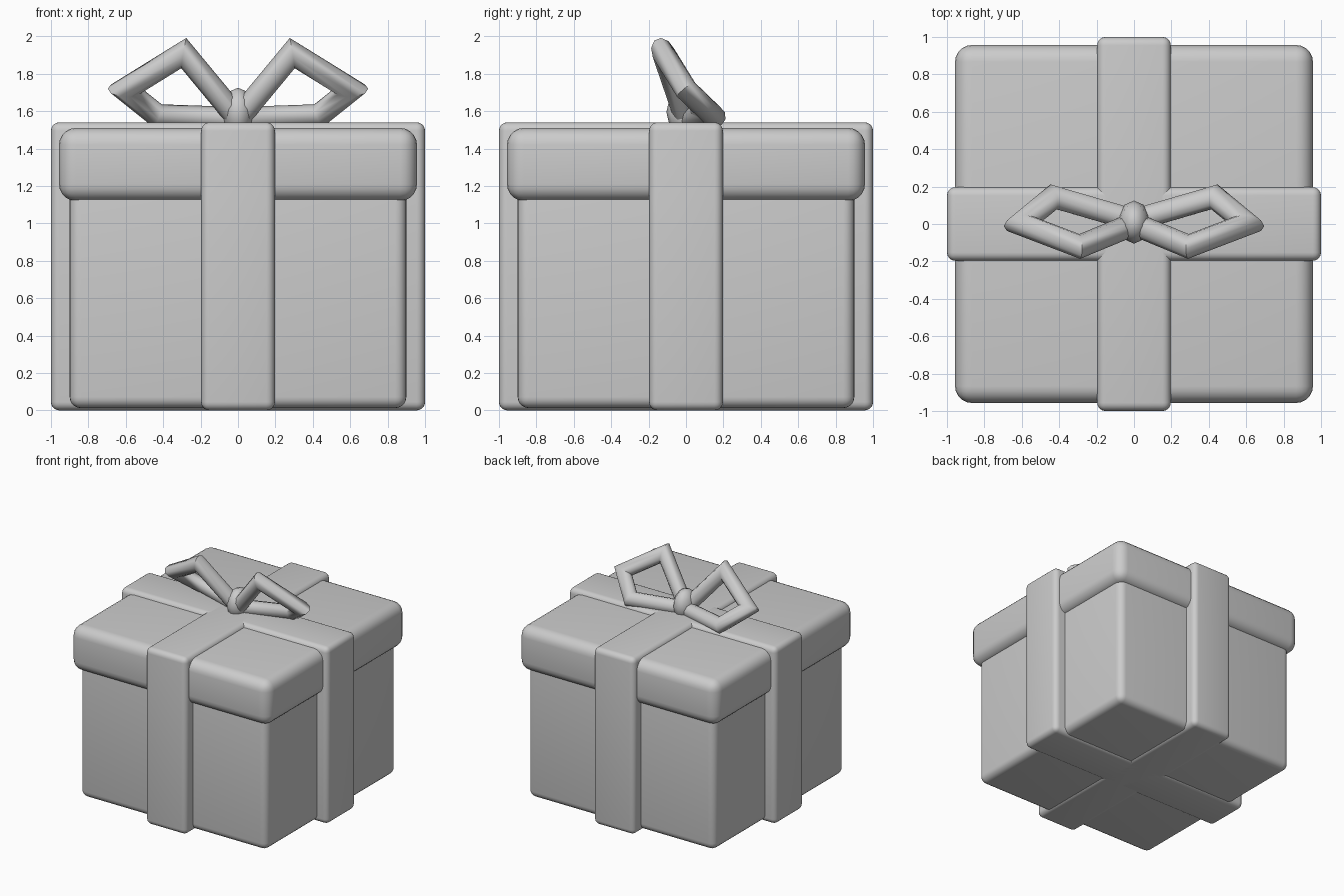
import bpy, bmesh, math
from mathutils import Vector

if "Cube" in bpy.data.objects:
    bpy.data.objects.remove(bpy.data.objects["Cube"])


def finish(bm, name, angle=40):
    bmesh.ops.recalc_face_normals(bm, faces=bm.faces)
    me = bpy.data.meshes.new(name)
    bm.to_mesh(me)
    bm.free()
    ob = bpy.data.objects.new(name, me)
    bpy.context.collection.objects.link(ob)
    bpy.ops.object.select_all(action='DESELECT')
    ob.select_set(True)
    bpy.context.view_layer.objects.active = ob
    bpy.ops.object.shade_smooth_by_angle(angle=math.radians(angle))
    return ob


def rounded_box(name, hx, hy, z0, z1, r):
    bm = bmesh.new()
    bmesh.ops.create_cube(bm, size=1)
    for v in bm.verts:
        v.co = (v.co.x * 2 * hx, v.co.y * 2 * hy, z0 + (v.co.z + 0.5) * (z1 - z0))
    bmesh.ops.bevel(bm, geom=bm.edges[:], offset=r, segments=5,
                    profile=0.5, affect='EDGES')
    return finish(bm, name)


def mitred_tube(name, path, radius, sides=10):
    """Tube along a polyline with sharp mitred corners."""
    pts = [Vector(p) for p in path]
    dirs = [(b - a).normalized() for a, b in zip(pts, pts[1:])]
    bm = bmesh.new()
    side = dirs[0].cross(Vector((0, 1, 0))).normalized()
    up = dirs[0].cross(side)
    ring = [pts[0] + radius * (math.cos(t) * side + math.sin(t) * up)
            for t in (2 * math.pi * i / sides for i in range(sides))]
    rings = [[bm.verts.new(c) for c in ring]]
    for i, d in enumerate(dirs):
        # slide the ring along the segment onto the next mitre plane
        n = (d + dirs[i + 1]).normalized() if i + 1 < len(dirs) else d
        ring = [c + d * ((pts[i + 1] - c).dot(n) / d.dot(n)) for c in ring]
        rings.append([bm.verts.new(c) for c in ring])
    for a, b in zip(rings, rings[1:]):
        for i in range(sides):
            j = (i + 1) % sides
            bm.faces.new((a[i], a[j], b[j], b[i]))
    bm.faces.new(rings[0])
    bm.faces.new(rings[-1])
    return finish(bm, name, 50)


# Box and lid
rounded_box("box_body", 0.90, 0.90, 0.012, 1.25, 0.06)
rounded_box("box_lid", 0.957, 0.957, 1.12, 1.51, 0.09)

# Crossing ribbons wrapped around the box
rounded_box("ribbon_front_back", 0.197, 1.0, 0, 1.54, 0.045)
rounded_box("ribbon_left_right", 1.0, 0.197, 0, 1.54, 0.045)

# Bow loops, one per side
loop = [(0, 0, 1.56), (0.29, -0.12, 1.91), (0.605, 0.0, 1.715),
        (0.43, 0.145, 1.575), (0, 0.02, 1.56)]
for name, s in (("bow_loop_right", 1), ("bow_loop_left", -1)):
    mitred_tube(name, [(s * x, y, z) for x, y, z in loop], 0.062)

# Knot in the middle of the bow
bm = bmesh.new()
bmesh.ops.create_uvsphere(bm, u_segments=10, v_segments=6, radius=1)
for v in bm.verts:
    v.co = (v.co.x * 0.085, v.co.y * 0.115 + 0.01, v.co.z * 0.13 + 1.595)
finish(bm, "bow_knot", 60)
